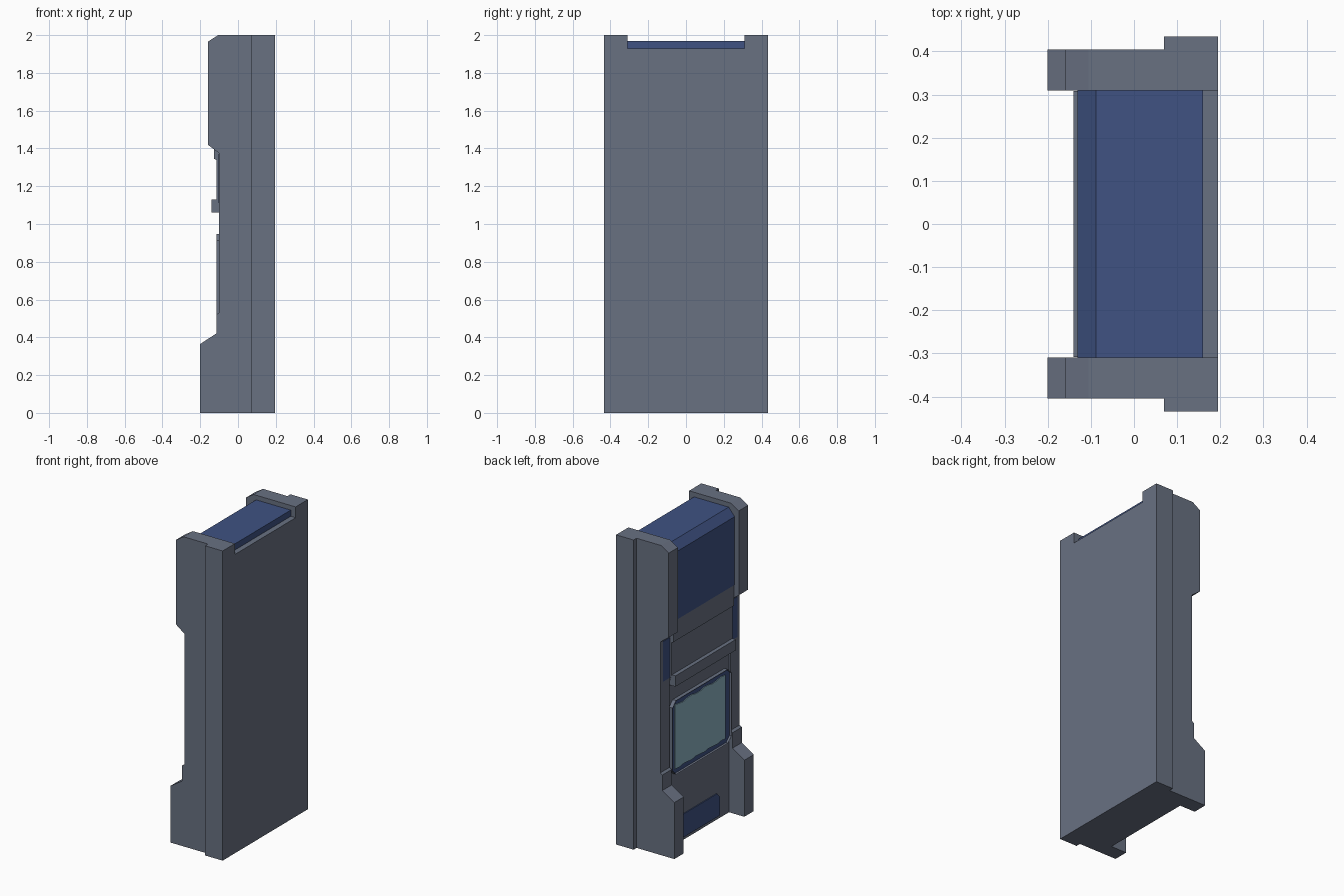
import bpy, bmesh, math

if "Cube" in bpy.data.objects:
    bpy.data.objects.remove(bpy.data.objects["Cube"])


def material(name, rgb):
    m = bpy.data.materials.new(name)
    m.diffuse_color = (*rgb, 1)
    m.use_nodes = True
    m.node_tree.nodes["Principled BSDF"].inputs["Base Color"].default_value = m.diffuse_color
    return m


STEEL = material("steel grey", (0.14, 0.164, 0.222))
NAVY = material("navy blue", (0.05, 0.085, 0.225))
GLASS = material("pale teal glass", (0.26, 0.44, 0.53))


def finish(name, bm, mats):
    bmesh.ops.recalc_face_normals(bm, faces=bm.faces)
    me = bpy.data.meshes.new(name)
    bm.to_mesh(me)
    bm.free()
    for m in mats:
        me.materials.append(m)
    ob = bpy.data.objects.new(name, me)
    bpy.context.collection.objects.link(ob)
    return ob


def prism(pts, a, b, axis):
    """Extrude a 2D outline from a to b: axis 'y' takes (x, z), axis 'x' takes (y, z)."""
    bm = bmesh.new()
    put = (lambda p, t: (p[0], t, p[1])) if axis == 'y' else (lambda p, t: (t, p[0], p[1]))
    lo = [bm.verts.new(put(p, a)) for p in pts]
    hi = [bm.verts.new(put(p, b)) for p in pts]
    n = len(pts)
    bm.faces.new(lo)
    front = bm.faces.new(hi)
    for i in range(n):
        bm.faces.new((lo[i], lo[(i + 1) % n], hi[(i + 1) % n], hi[i]))
    return bm, front


def part(name, pts, a, b, axis, mat):
    return finish(name, prism(pts, a, b, axis)[0], [mat])


def rect(u0, u1, v0, v1):
    return [(u0, v0), (u1, v0), (u1, v1), (u0, v1)]


def clipped(u0, u1, v0, v1, c):
    return [(u0 + c, v0), (u1 - c, v0), (u1, v0 + c), (u1, v1 - c),
            (u1 - c, v1), (u0 + c, v1), (u0, v1 - c), (u0, v0 + c)]


# Side posts with foot, waist and head, plus wider rear rails and navy inserts
post = [(0.195, 0), (-0.2, 0), (-0.2, 0.365), (-0.115, 0.42), (-0.115, 0.52),
        (-0.1, 0.53), (-0.1, 1.375), (-0.16, 1.42), (-0.16, 1.965), (-0.105, 2), (0.195, 2)]
for side, s in (("left", 1), ("right", -1)):
    part(side + "_post", post, s * 0.31, s * 0.405, 'y', STEEL)
    part(side + "_rear_rail", rect(0.07, 0.195, 0, 2), s * 0.405, s * 0.435, 'y', STEEL)
    part(side + "_post_insert", rect(s * 0.312, s * 0.38, 1.11, 1.37), -0.095, -0.103, 'x', NAVY)

# Central body with stepped front, and the rear wall
body = [(0.195, 0), (-0.09, 0), (-0.09, 1.06), (-0.115, 1.13), (-0.115, 1.34),
        (-0.127, 1.345), (-0.127, 1.48), (0.16, 1.48), (0.16, 1.93), (0.195, 1.93)]
part("body", body, -0.31, 0.31, 'y', STEEL)

# Navy hood with chamfered front top edge
hood = [(0.16, 1.48), (-0.131, 1.48), (-0.131, 1.92), (-0.088, 1.97), (0.16, 1.97)]
part("hood", hood, -0.31, 0.31, 'y', NAVY)

# Ledge across the front
part("ledge", rect(-0.14, -0.085, 1.06, 1.13), -0.308, 0.308, 'y', STEEL)

# Screen frame with clipped corners and a recessed navy backing
bm, front = prism(clipped(-0.3, 0.3, 0.47, 0.947, 0.035), -0.085, -0.115, 'x')
bmesh.ops.inset_region(bm, faces=[front], thickness=0.022)
bmesh.ops.inset_region(bm, faces=[front], thickness=0.003)
bmesh.ops.translate(bm, verts=front.verts, vec=(0.012, 0, 0))
front.material_index = 1
finish("screen_frame", bm, [STEEL, NAVY])

# Glass pane with slightly uneven top and bottom edges
ys = [-0.25 + 0.515 * i / 12 for i in range(13)]
pane = [(y, 0.503 + 0.004 * math.sin(i * 2.1)) for i, y in enumerate(ys)]
pane += [(y, 0.913 + 0.006 * math.sin(i * 1.7)) for i, y in reversed(list(enumerate(ys)))]
part("screen_glass", pane, -0.102, -0.108, 'x', GLASS)

# Navy kick plate at the bottom between the feet
kick = [(-0.21, 0.02), (0.21, 0.02), (0.21, 0.14), (0.18, 0.17), (-0.18, 0.17), (-0.21, 0.14)]
part("kick_plate", kick, -0.085, -0.096, 'x', NAVY)
